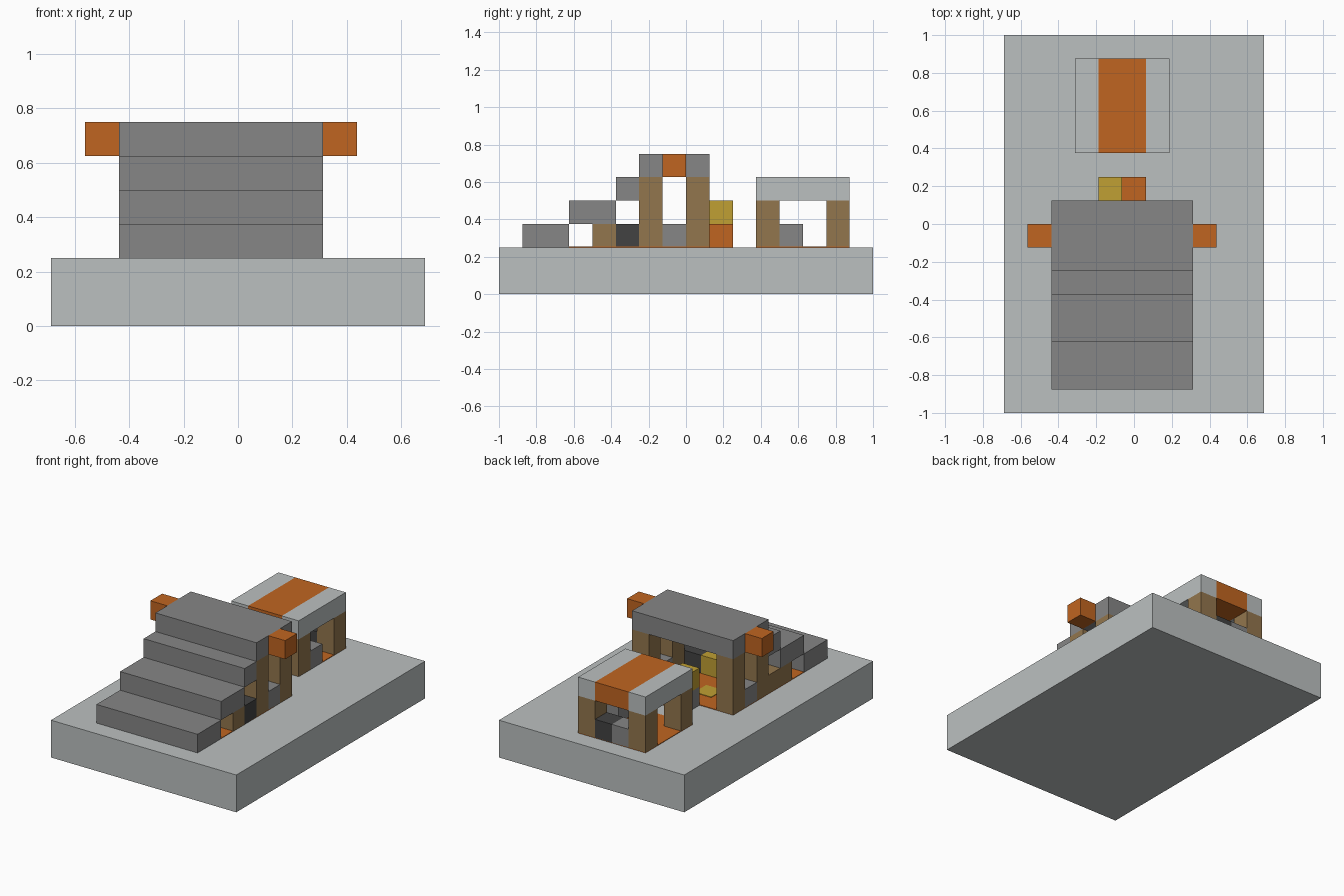
import bpy

cube = bpy.data.objects.get("Cube")
if cube:
    bpy.data.objects.remove(cube, do_unlink=True)

U = 0.125  # grid unit


def material(name, rgb):
    m = bpy.data.materials.new(name)
    m.use_nodes = True
    color = (*rgb, 1)
    m.diffuse_color = color
    m.node_tree.nodes["Principled BSDF"].inputs["Base Color"].default_value = color
    return m


LIGHT = material("light_grey", (0.50, 0.53, 0.53))
GREY = material("mid_grey", (0.24, 0.24, 0.24))
DARK = material("dark_grey", (0.055, 0.055, 0.055))
ORANGE = material("orange", (0.53, 0.13, 0.015))
BROWN = material("brown", (0.29, 0.18, 0.075))
YELLOW = material("yellow", (0.53, 0.35, 0.033))


def block(name, mat, x, y, z):
    """Box spanning grid-line pairs x, y, z, counted from the base corner."""
    lo = (x[0] * U - 5.5 * U, y[0] * U - 8 * U, z[0] * U)
    hi = (x[1] * U - 5.5 * U, y[1] * U - 8 * U, z[1] * U)
    bpy.ops.mesh.primitive_cube_add(size=1, location=[(a + b) / 2 for a, b in zip(lo, hi)])
    ob = bpy.context.object
    ob.name = name
    ob.scale = [b - a for a, b in zip(lo, hi)]
    ob.data.materials.append(mat)
    return ob


# Base slab and thin coloured floors
block("base", LIGHT, (0, 11), (0, 16), (0, 2))
block("stair_floor", ORANGE, (2, 8), (3, 9), (2, 2.03))
block("canopy_floor", ORANGE, (3, 7), (11, 15), (2, 2.03))
block("floor_inlay", YELLOW, (4, 5), (7, 8), (2, 2.06))

# Stair treads, climbing to the roof
for i, y in enumerate([(1, 3), (3, 5), (5, 6), (6, 9)]):
    block(f"stair_step_{i + 1}", GREY, (2, 8), y, (2 + i, 3 + i))

# Supports, side sills and roof knobs on both sides
for side, x, knob in (("right", (2, 3), (1, 2)), ("left", (7, 8), (8, 9))):
    block(f"{side}_front_post", BROWN, x, (4, 5), (2, 3))
    block(f"{side}_middle_post", BROWN, x, (6, 7), (2, 5))
    block(f"{side}_rear_post", BROWN, x, (8, 9), (2, 5))
    block(f"{side}_sill", GREY, x, (7, 8), (2, 3))
    block(f"{side}_roof_knob", ORANGE, knob, (7, 8), (5, 6))

# Interior blocks
block("right_low_wall", BROWN, (2, 3), (5, 6), (2, 3))
block("inner_dark_bench", DARK, (6, 8), (5, 6), (2, 3))
block("inner_yellow_block", YELLOW, (5, 6), (5, 6), (2, 3))

# Blocks behind the stairs
block("rear_grey_block", GREY, (4, 5), (9, 10), (2, 3))
block("rear_yellow_block", YELLOW, (4, 5), (9, 10), (3, 4))
block("rear_orange_block", ORANGE, (5, 6), (9, 10), (2, 3))

# Canopy with centre stripe and four posts
block("canopy_right", LIGHT, (3, 4), (11, 15), (4, 5))
block("canopy_stripe", ORANGE, (4, 6), (11, 15), (4, 5))
block("canopy_left", LIGHT, (6, 7), (11, 15), (4, 5))
for x in (3, 6):
    for y in (11, 14):
        block("canopy_post", BROWN, (x, x + 1), (y, y + 1), (2, 4))

# Counter under the canopy
block("counter_dark", DARK, (5, 6), (14, 15), (2, 3))
block("counter_grey", GREY, (4, 5), (14, 15), (2, 3))
block("canopy_seat", GREY, (6, 7), (12, 13), (2, 3))
